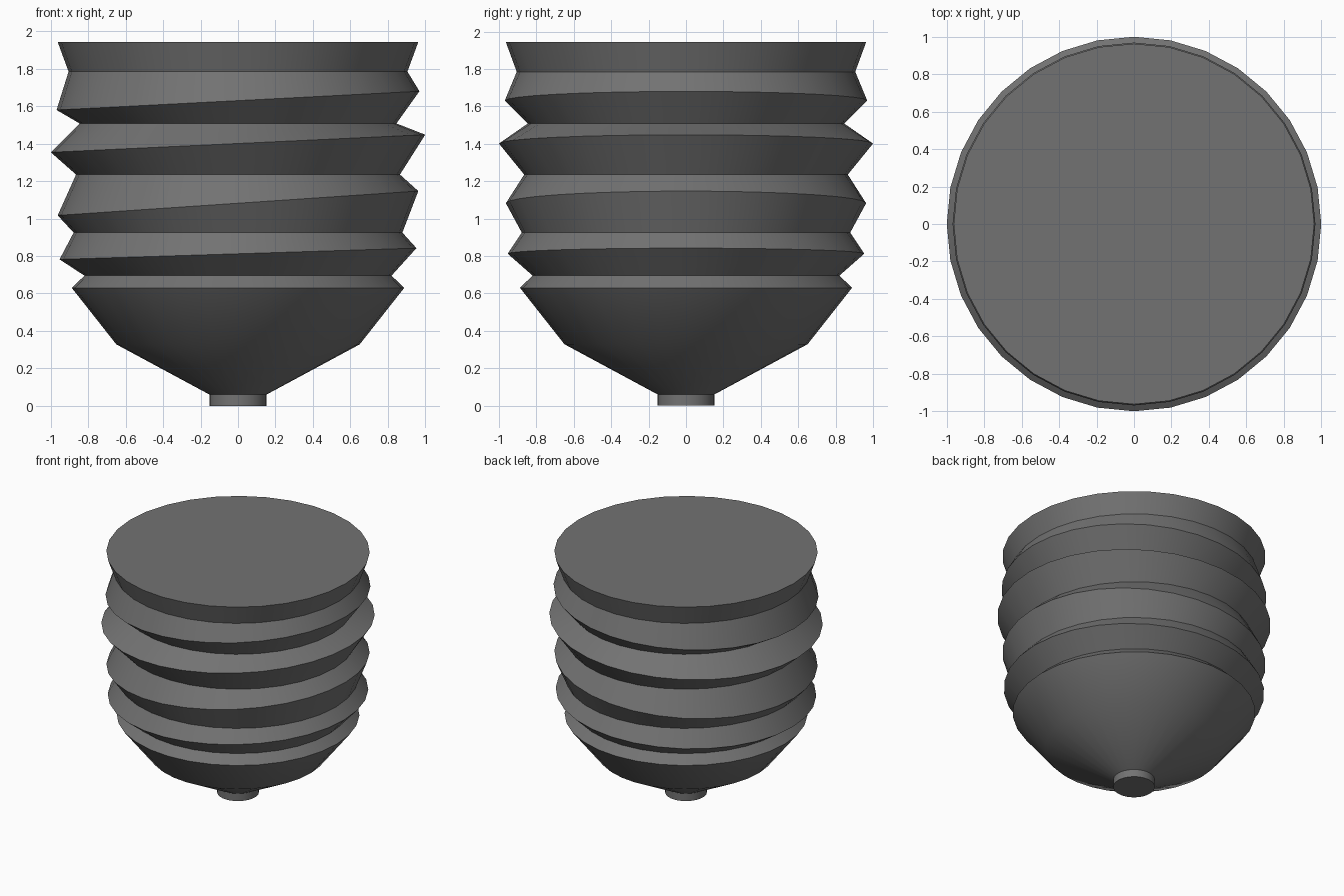
import bpy, bmesh, math

if "Cube" in bpy.data.objects:
    bpy.data.objects.remove(bpy.data.objects["Cube"])

SIDES = 32
# profile rings from bottom to top: radius, height, tilt (height gained per ring at +x)
RINGS = [
    (0.152, 0.0, 0), (0.152, 0.06, 0),             # bottom nub
    (0.65, 0.328, 0), (0.888, 0.63, 0),            # rounded bowl
    (0.82, 0.695, 0), (0.953, 0.812, 0.03),        # slanted threads
    (0.878, 0.925, 0), (0.963, 1.082, 0.065),
    (0.865, 1.235, 0), (1.0, 1.401, 0.047),
    (0.846, 1.508, 0), (0.969, 1.63, 0.05),
    (0.905, 1.785, 0), (0.963, 1.943, 0),          # top rim
]

bm = bmesh.new()
loops = []
for r, z, tilt in RINGS:
    loop = []
    for i in range(SIDES):
        a = 2 * math.pi * i / SIDES
        loop.append(bm.verts.new((r * math.cos(a), r * math.sin(a), z + tilt * math.cos(a))))
    loops.append(loop)

# walls between neighbouring rings
for low, high in zip(loops, loops[1:]):
    for i in range(SIDES):
        j = (i + 1) % SIDES
        bm.faces.new((low[i], low[j], high[j], high[i]))

# end caps
bm.faces.new(loops[0][::-1])
bm.faces.new(loops[-1])

mesh = bpy.data.meshes.new("threaded_base")
bm.to_mesh(mesh)
bm.free()
base = bpy.data.objects.new("threaded_base", mesh)
bpy.context.collection.objects.link(base)

# dark grey metal
dark = bpy.data.materials.new("dark_grey")
dark.diffuse_color = (0.17, 0.17, 0.17, 1)
dark.use_nodes = True
dark.node_tree.nodes["Principled BSDF"].inputs["Base Color"].default_value = dark.diffuse_color
mesh.materials.append(dark)

# smooth around, crisp thread edges
bpy.context.view_layer.objects.active = base
base.select_set(True)
bpy.ops.object.shade_smooth_by_angle(angle=math.radians(30))
